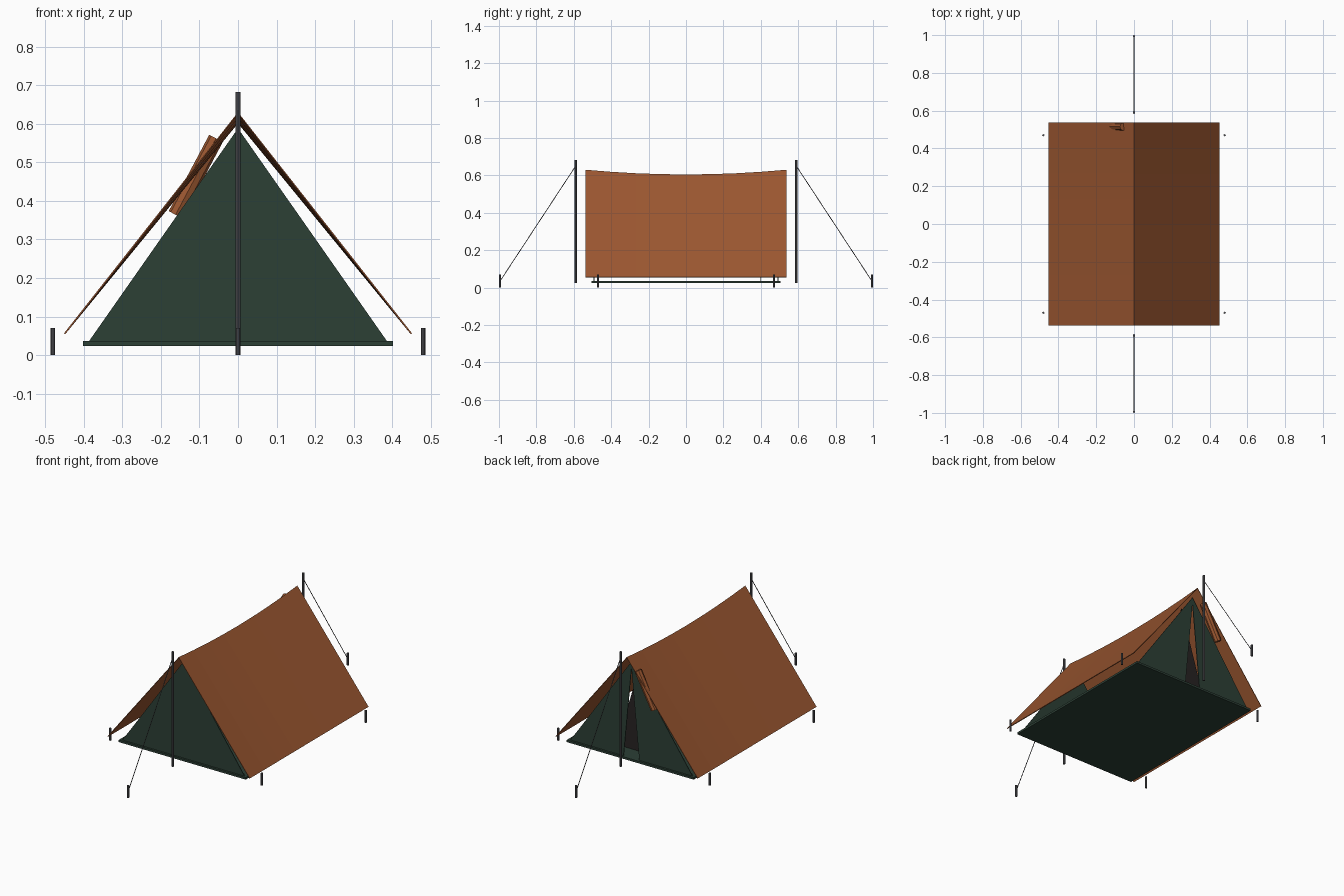
import bpy, bmesh
from mathutils import Vector

if "Cube" in bpy.data.objects:
    bpy.data.objects.remove(bpy.data.objects["Cube"])


def material(name, rgb):
    m = bpy.data.materials.new(name)
    m.diffuse_color = (*rgb, 1)
    m.use_nodes = True
    m.node_tree.nodes["Principled BSDF"].inputs["Base Color"].default_value = m.diffuse_color
    return m


ORANGE = material("orange_canvas", (0.33, 0.095, 0.03))
GREEN = material("green_canvas", (0.025, 0.05, 0.036))
DARK = material("dark_mesh", (0.02, 0.016, 0.016))
METAL = material("dark_metal", (0.09, 0.09, 0.1))


def sheet(name, rows, mat, thickness=0.004):
    """Thin cloth from a grid of points, or one outline if there is a single row."""
    bm = bmesh.new()
    grid = [[bm.verts.new(p) for p in row] for row in rows]
    if len(grid) == 1:
        bm.faces.new(grid[0])
    for a, b in zip(grid, grid[1:]):
        for i in range(len(a) - 1):
            bm.faces.new((a[i], a[i + 1], b[i + 1], b[i]))
    bmesh.ops.recalc_face_normals(bm, faces=bm.faces)
    me = bpy.data.meshes.new(name)
    bm.to_mesh(me)
    bm.free()
    ob = bpy.data.objects.new(name, me)
    bpy.context.collection.objects.link(ob)
    me.materials.append(mat)
    s = ob.modifiers.new("cloth_thickness", 'SOLIDIFY')
    s.thickness = thickness
    s.offset = 0
    return ob


def rod(name, a, b, radius, mat, sides=8):
    a, b = Vector(a), Vector(b)
    bpy.ops.mesh.primitive_cylinder_add(vertices=sides, radius=radius,
                                        depth=(b - a).length, location=(a + b) / 2)
    ob = bpy.context.object
    ob.name = name
    ob.rotation_euler = (b - a).to_track_quat('Z', 'Y').to_euler()
    ob.data.materials.append(mat)
    return ob


# Fly sheet with sagging ridge
N = 8
rows = []
for i in range(N + 1):
    t = 2 * i / N - 1
    y = 0.537 * t
    rows.append([(-0.45, y, 0.055), (0, y, 0.603 + 0.025 * t * t), (0.45, y, 0.055)])
sheet("fly_sheet", rows, ORANGE)

# Floor
bpy.ops.mesh.primitive_cube_add(size=1, location=(0, 0, 0.03))
floor = bpy.context.object
floor.name = "floor"
floor.scale = (0.805, 1.01, 0.012)
floor.data.materials.append(GREEN)

# End walls, the back one with a door slit, and a dark inner screen
Z0, YW = 0.034, 0.492
sheet("front_wall", [[(-0.388, -YW, Z0), (0.388, -YW, Z0), (0, -YW, 0.588)]], GREEN)
sheet("back_wall", [[(-0.388, YW, Z0), (-0.05, YW, Z0), (0, YW, 0.555),
                     (0.05, YW, Z0), (0.388, YW, Z0), (0, YW, 0.588)]], GREEN)
sheet("inner_screen", [[(-0.16, 0.4, Z0), (0.16, 0.4, Z0), (0, 0.4, 0.56)]], DARK)

# Rolled door flap
rod("rolled_door", (-0.057, 0.515, 0.562), (-0.162, 0.515, 0.364), 0.02, ORANGE)

# Poles, guy lines and stakes
for end, s in (("front", -1), ("back", 1)):
    rod(end + "_pole", (0, s * 0.59, 0.025), (0, s * 0.59, 0.682), 0.007, METAL)
    rod(end + "_guy_line", (0, s * 0.59, 0.65), (0, s * 0.994, 0.035), 0.002, METAL, 6)
    rod(end + "_guy_stake", (0, s * 0.994, 0), (0, s * 0.994, 0.07), 0.006, METAL)
    for side, x in (("left", -0.48), ("right", 0.48)):
        rod(f"{end}_{side}_stake", (x, s * 0.47, 0), (x, s * 0.47, 0.07), 0.006, METAL)
